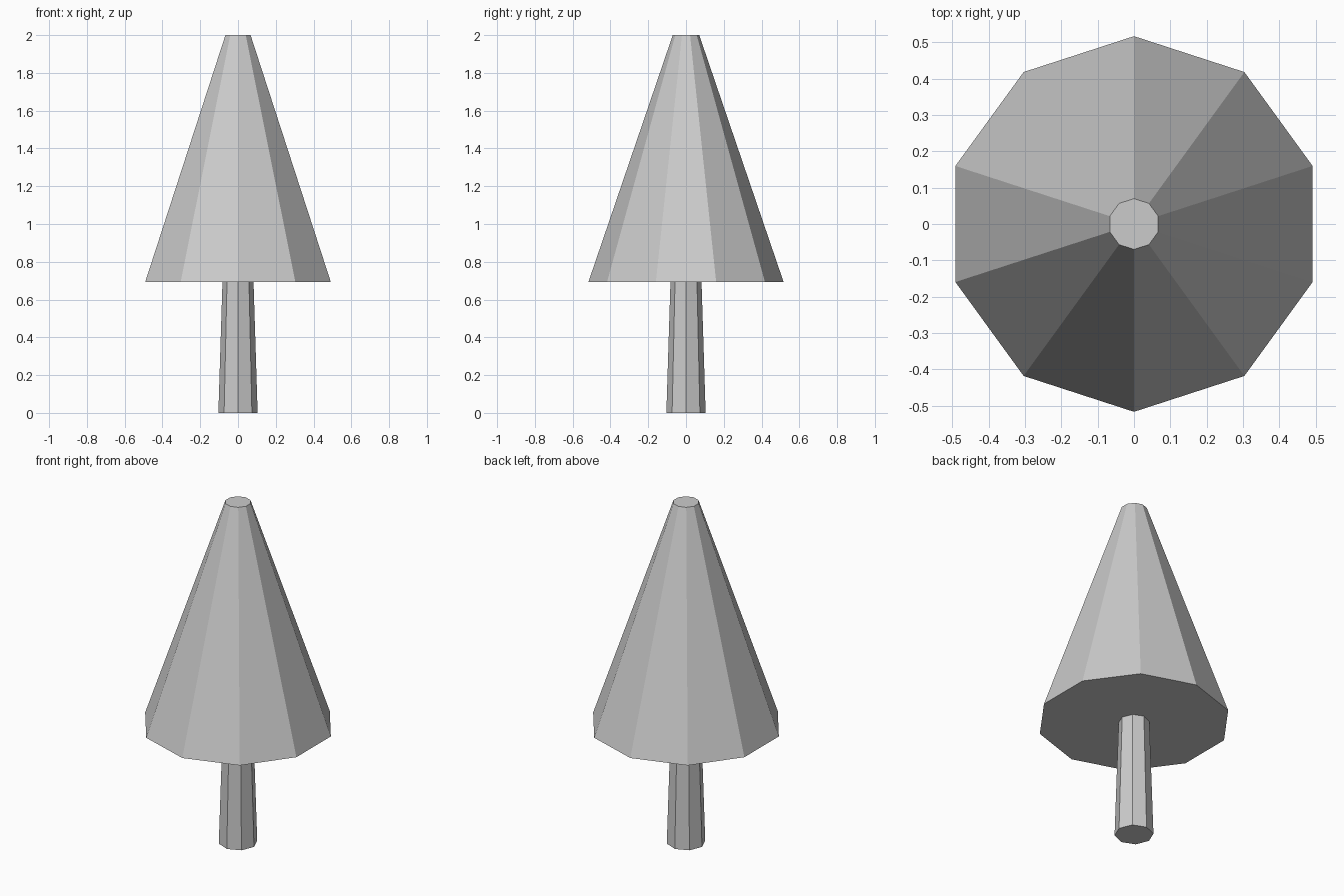
import bpy
import bmesh
from math import cos, sin, pi

if "Cube" in bpy.data.objects:
    bpy.data.objects.remove(bpy.data.objects["Cube"])


def frustum(name, sides, r_bottom, r_top, z_bottom, z_top):
    """Flat-shaded, capped tapered prism with a corner on the +y axis."""
    bm = bmesh.new()
    rings = []
    for r, z in ((r_bottom, z_bottom), (r_top, z_top)):
        angles = [pi / 2 + 2 * pi * i / sides for i in range(sides)]
        rings.append([bm.verts.new((r * cos(a), r * sin(a), z)) for a in angles])
    low, high = rings
    for i in range(sides):
        j = (i + 1) % sides
        bm.faces.new((low[i], low[j], high[j], high[i]))
    bm.faces.new(low[::-1])
    bm.faces.new(high)
    mesh = bpy.data.meshes.new(name)
    bm.to_mesh(mesh)
    bm.free()
    obj = bpy.data.objects.new(name, mesh)
    bpy.context.collection.objects.link(obj)
    return obj


# Eight-sided trunk, just seated in the foliage
frustum("trunk", 8, 0.104, 0.082, 0.0, 0.70)

# Ten-sided foliage cone with a cut-off tip
frustum("foliage", 10, 0.517, 0.07, 0.692, 2.0)
